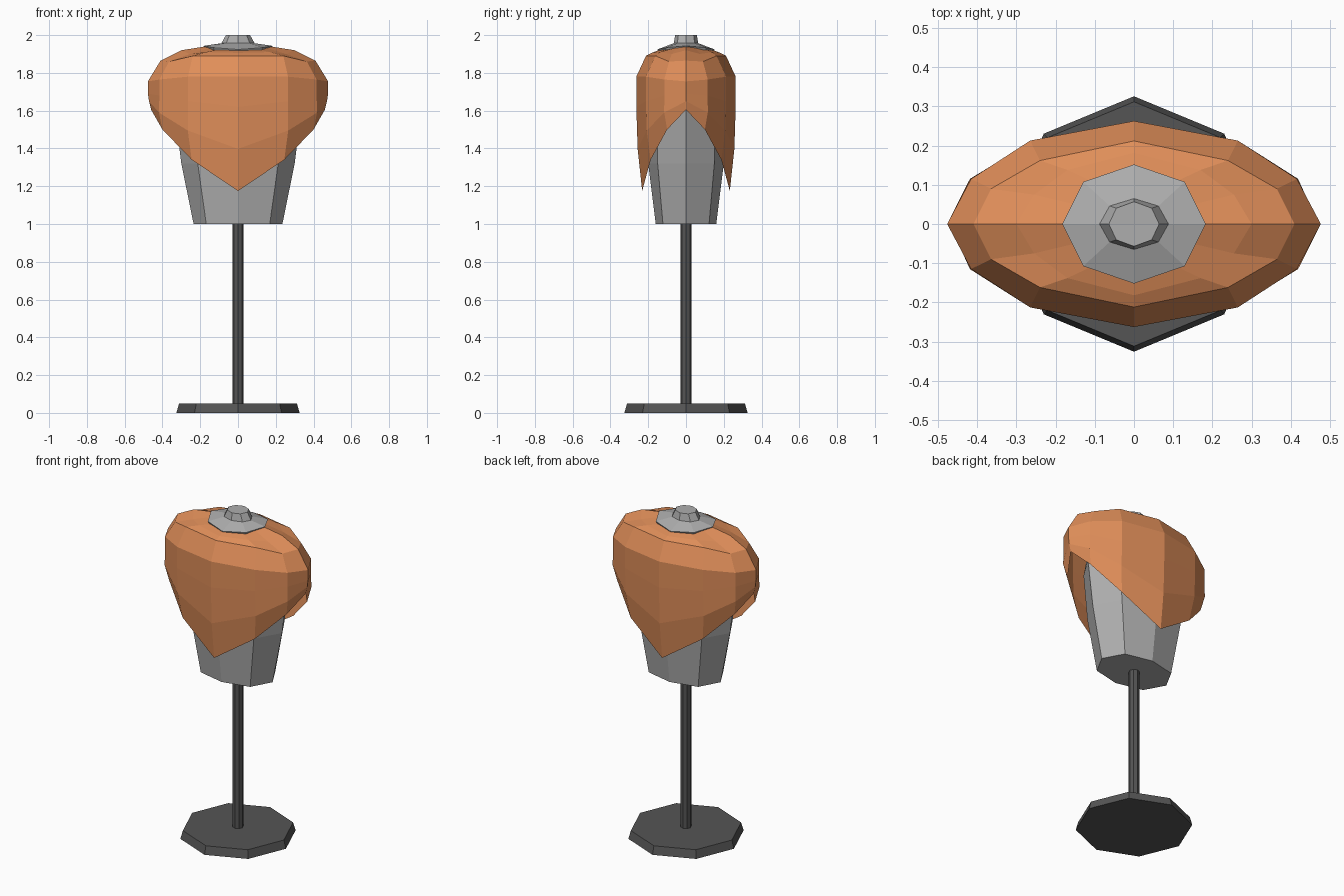
import bpy
from math import cos, sin, pi

if "Cube" in bpy.data.objects:
    bpy.data.objects.remove(bpy.data.objects["Cube"])


def colour(name, r, g, b):
    m = bpy.data.materials.new(name)
    m.diffuse_color = (r, g, b, 1)
    m.use_nodes = True
    m.node_tree.nodes["Principled BSDF"].inputs["Base Color"].default_value = m.diffuse_color
    return m


ORANGE = colour("orange_cloth", 0.74, 0.27, 0.10)
GREY = colour("grey_form", 0.42, 0.42, 0.42)
DARK = colour("dark_metal", 0.09, 0.09, 0.09)


def loft(name, rings, mat, cap_bottom=True, cap_top=True):
    """Join rings of equal length (bottom to top, counter-clockwise) with quads."""
    n = len(rings[0])
    verts = [v for r in rings for v in r]
    faces = []
    for k in range(len(rings) - 1):
        for i in range(n):
            j = (i + 1) % n
            faces.append((k*n + i, k*n + j, (k+1)*n + j, (k+1)*n + i))
    if cap_bottom:
        faces.append(tuple(reversed(range(n))))
    if cap_top:
        faces.append(tuple(range((len(rings)-1)*n, len(rings)*n)))
    me = bpy.data.meshes.new(name)
    me.from_pydata(verts, [], faces)
    me.materials.append(mat)
    ob = bpy.data.objects.new(name, me)
    bpy.context.collection.objects.link(ob)
    return ob


def oval(rx, ry, z, z_end=None, n=8):
    """Oval ring; z_end is the height at the left and right ends."""
    z_end = z if z_end is None else z_end
    return [(rx*cos(2*pi*i/n), ry*sin(2*pi*i/n),
             z + (z_end - z)*cos(2*pi*i/n)**2) for i in range(n)]


def quarter(pts):
    """Mirror a quarter ring (x end to y end) into a full ring."""
    half = pts + [(-x, y, z) for x, y, z in reversed(pts) if x > 0]
    return half + [(x, -y, z) for x, y, z in reversed(half) if y > 0]


# Stand: base plate and pole
loft("base", [oval(.326, .326, 0), oval(.312, .312, .05)], DARK)
loft("pole", [oval(.03, .03, .04), oval(.03, .03, 1.02)], DARK)

# Torso: oval eight-sided sections (end, diagonal x, diagonal y, depth, height)
torso = [(.235, .168, .122, .16, 1.0), (.30, .213, .15, .20, 1.32),
         (.335, .237, .155, .205, 1.60), (.31, .21, .135, .18, 1.76),
         (.20, .14, .10, .13, 1.86)]
loft("torso", [quarter([(rx, 0, z), (dx, dy, z), (0, ry, z)])
               for rx, dx, dy, ry, z in torso], GREY)

# Collar and neck stump
loft("neck", [oval(.15, .12, 1.86), oval(.183, .152, 1.924, 1.943),
              oval(.088, .065, 1.957), oval(.064, .057, 2.0)], GREY)

# Cape: open draped sheet, pointed at front and back
hem = [(.46, 0, 1.605), (.40, .10, 1.50), (.245, .187, 1.34), (0, .232, 1.175)]
wide = [(.477, 0, 1.69), (.416, .115, 1.68), (.265, .213, 1.65), (0, .263, 1.62)]
drape = [(x1*.45 + x2*.55 + .01*(x1 > 0), y1*.45 + y2*.55 + .007*(y1 > 0),
          z1*.5 + z2*.5) for (x1, y1, z1), (x2, y2, z2) in zip(hem, wide)]
drape[0] = (.471, 0, 1.65)
chest = [(.477, 0, 1.755), (.416, .115, 1.765), (.265, .213, 1.78), (0, .263, 1.78)]
shoulder = [(.41, 0, 1.865), (.365, .09, 1.86), (.24, .162, 1.89), (0, .212, 1.89)]
yoke = [(.30, 0, 1.92), (.255, .075, 1.90), (.17, .138, 1.91), (0, .182, 1.906)]
hole = [(.178, 0, 1.939), (.15, .05, 1.933), (.10, .105, 1.924), (0, .147, 1.919)]
loft("cape", [quarter(r) for r in (hem, drape, wide, chest, shoulder, yoke, hole)],
     ORANGE, False, False)
